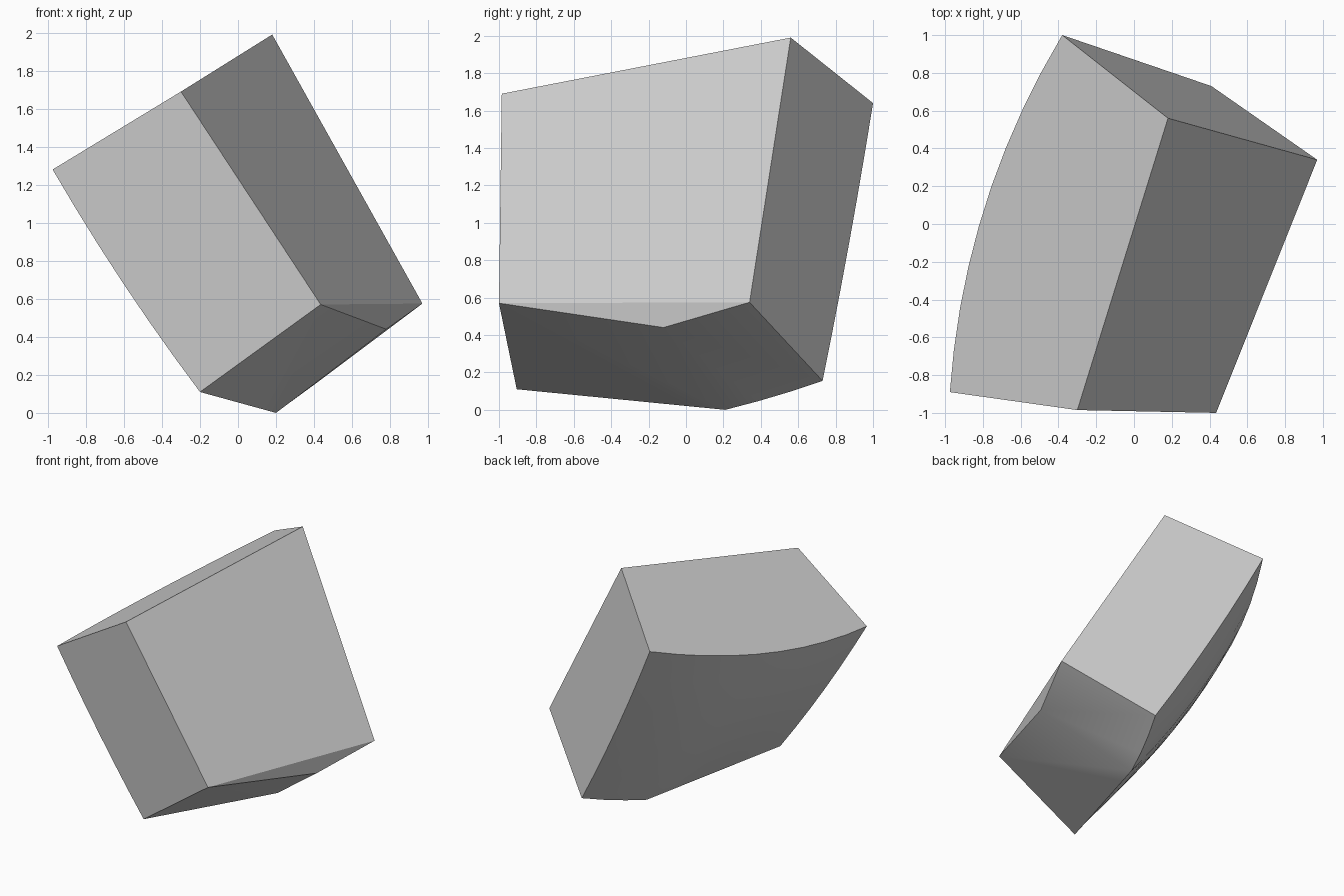
import bpy, bmesh, math
from mathutils import Vector

cube = bpy.data.objects.get("Cube")
if cube:
    bpy.data.objects.remove(cube, do_unlink=True)

# Corners of the block, named by place
back_peak = Vector((0.18, 0.56, 1.99))
front_peak = Vector((-0.30, -0.985, 1.69))
outer_front_top = Vector((-0.975, -0.89, 1.28))
outer_back_top = Vector((-0.38, 1.0, 1.64))
outer_front_low = Vector((-0.20, -0.905, 0.11))
outer_mid_low = Vector((0.20, 0.21, 0.0))
outer_back_low = Vector((0.41, 0.73, 0.155))
inner_front_low = Vector((0.435, -1.0, 0.57))
inner_mid_low = Vector((0.78, -0.12, 0.44))
inner_back_low = Vector((0.97, 0.34, 0.575))

# The bulged outer side is a grid between a top arc and a kinked lower edge
COLS, ROWS, KINK = 9, 6, 6
bulge = Vector((-0.113, 0.036, -0.069))
outward = Vector((-0.8, 0.28, -0.5)).normalized()


def hump(t):
    return 4 * t * (1 - t)


def top_edge(u):
    return outer_front_top.lerp(outer_back_top, u) + bulge * hump(u)


def low_edge(i):
    if i <= KINK:
        return outer_front_low.lerp(outer_mid_low, i / KINK)
    t = (i - KINK) / (COLS - KINK)
    return outer_mid_low.lerp(outer_back_low, t) + outward * 0.012 * hump(t)


def outer_point(i, j):
    u, v = i / COLS, j / ROWS
    sag = 0.022 + 0.03 * hump(u)
    return top_edge(u).lerp(low_edge(i), v) + outward * sag * hump(v)


bm = bmesh.new()
grid = [[bm.verts.new(outer_point(i, j)) for j in range(ROWS + 1)]
        for i in range(COLS + 1)]
for i in range(COLS):
    for j in range(ROWS):
        bm.faces.new((grid[i][j], grid[i + 1][j],
                      grid[i + 1][j + 1], grid[i][j + 1]))

# Flat sides close the block around the curved one
a, b, g, h, f = [bm.verts.new(p) for p in (
    back_peak, front_peak, inner_front_low, inner_mid_low, inner_back_low)]
top_row = [col[0] for col in grid]
low_row = [col[-1] for col in grid]
bm.faces.new([a, b] + top_row)                  # top
bm.faces.new([b, g] + grid[0][::-1])            # front end
bm.faces.new([f, a] + grid[-1])                 # back end
bm.faces.new([a, f, g, b])                      # inner side
bm.faces.new([g, f, h])                         # inner lower sliver
bm.faces.new([h, g] + low_row[:KINK + 1])       # underside, front
bm.faces.new([f, h] + low_row[KINK:])           # underside, back
bmesh.ops.recalc_face_normals(bm, faces=bm.faces[:])

mesh = bpy.data.meshes.new("stone_block")
bm.to_mesh(mesh)
bm.free()
block = bpy.data.objects.new("stone_block", mesh)
bpy.context.collection.objects.link(block)

# Plain grey
grey = bpy.data.materials.new("grey")
grey.use_nodes = True
colour = (0.6, 0.6, 0.6, 1.0)
grey.diffuse_color = colour
for node in grey.node_tree.nodes:
    if node.type == 'BSDF_PRINCIPLED':
        node.inputs["Base Color"].default_value = colour
mesh.materials.append(grey)

# Smooth the curved side, keep the corners sharp
bpy.ops.object.select_all(action='DESELECT')
block.select_set(True)
bpy.context.view_layer.objects.active = block
bpy.ops.object.shade_smooth_by_angle(angle=math.radians(30))
